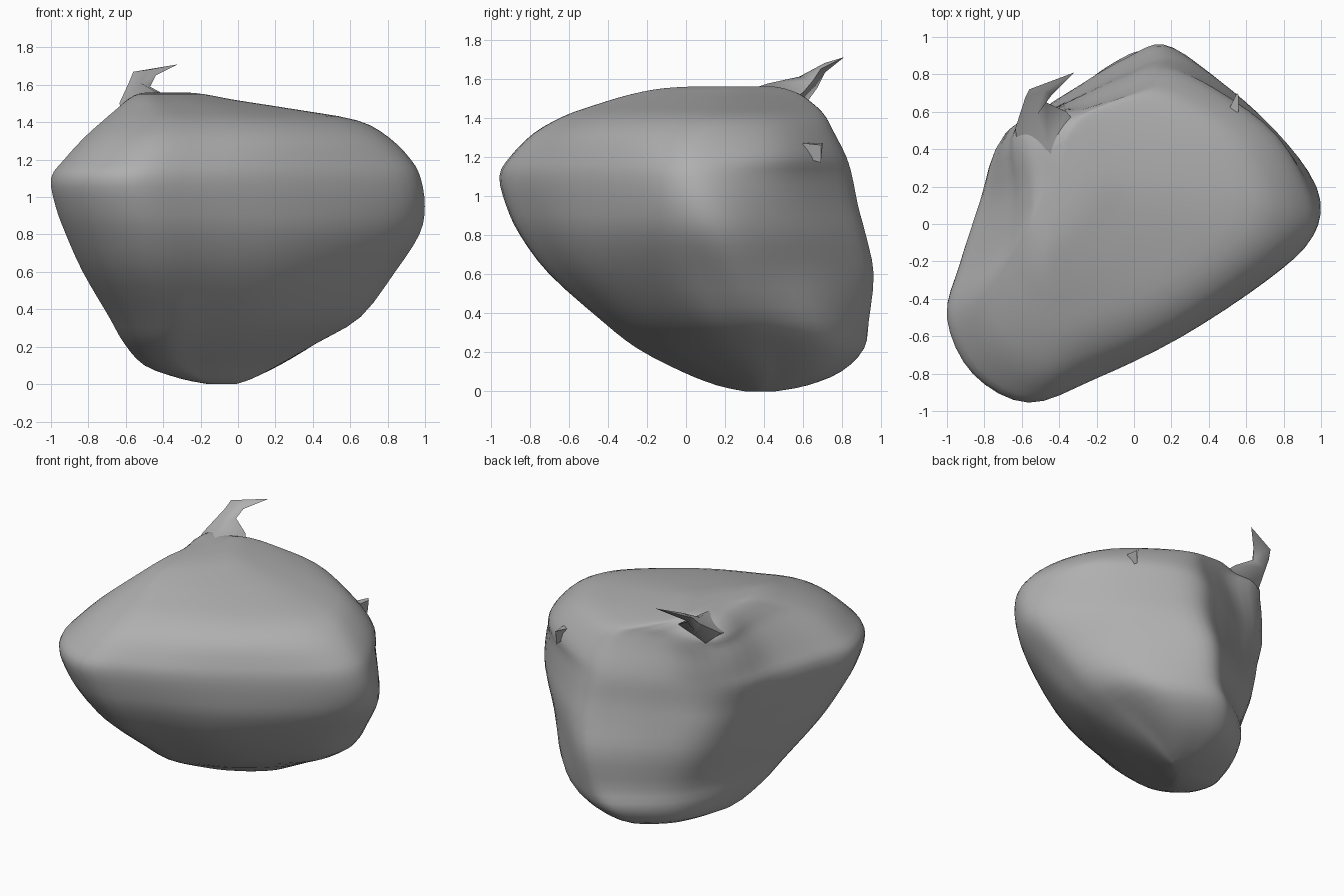
import bpy, bmesh
from mathutils import Vector

cube = bpy.data.objects.get("Cube")
if cube:
    bpy.data.objects.remove(cube)

stone = bpy.data.materials.new("stone grey")
stone.use_nodes = True
GREY = (0.43, 0.43, 0.43, 1)
stone.diffuse_color = GREY
stone.node_tree.nodes["Principled BSDF"].inputs["Base Color"].default_value = GREY


def spline(points, steps, closed):
    """Catmull-Rom curve through points of any dimension."""
    pts = [Vector(p) for p in points]
    n = len(pts)
    pick = (lambda i: pts[i % n]) if closed else (lambda i: pts[max(0, min(n - 1, i))])
    out = []
    for i in range(n if closed else n - 1):
        a, b, c, d = (pick(i + k) for k in (-1, 0, 1, 2))
        for s in range(steps):
            t = s / steps
            out.append(b + (c - a) * (t / 2) + (a * 2 - b * 5 + c * 4 - d) * (t * t / 2)
                       + (b * 3 - a - c * 3 + d) * (t ** 3 / 2))
    return out if closed else out + [pts[-1]]


def loft(name, rings, angle):
    """Skin a list of equally long rings and close both ends."""
    bm = bmesh.new()
    loops = [[bm.verts.new(p) for p in ring] for ring in rings]
    n = len(loops[0])
    for low, high in zip(loops, loops[1:]):
        for i in range(n):
            j = (i + 1) % n
            bm.faces.new((low[i], low[j], high[j], high[i]))
    for end in (loops[0], loops[-1]):
        centre = bm.verts.new(sum((v.co for v in end), Vector()) / n)
        for i in range(n):
            bm.faces.new((end[i], end[(i + 1) % n], centre))
    bmesh.ops.remove_doubles(bm, verts=bm.verts, dist=0.0005)
    bmesh.ops.recalc_face_normals(bm, faces=bm.faces)
    mesh = bpy.data.meshes.new(name)
    bm.to_mesh(mesh)
    bm.free()
    obj = bpy.data.objects.new(name, mesh)
    bpy.context.collection.objects.link(obj)
    mesh.materials.append(stone)
    bpy.ops.object.select_all(action="DESELECT")
    obj.select_set(True)
    bpy.context.view_layer.objects.active = obj
    bpy.ops.object.shade_smooth_by_angle(angle=angle)
    return obj


# Boulder: one rounded outline, fitted to a width and depth at each height
outline = spline([
    (-1, -.5), (-.86, -.83), (-.56, -1), (-.2, -.86), (.25, -.62), (.72, -.28),
    (.96, -.03), (.98, .22), (.75, .55), (.44, .84), (.18, 1), (-.05, .91),
    (-.33, .73), (-.58, .5), (-.78, .18), (-.93, -.18)], 4, True)
# How strongly each outline point follows the three swells
FRONT, LEFT, CORNER = {3: .12, 4: .3, 5: .25, 6: .03}, {8: .28, 9: .16}, {11: .1, 12: .35, 13: 1, 14: .3}
follow = spline([[swell.get(i, 0) for swell in (FRONT, LEFT, CORNER)]
                 for i in range(len(outline) // 4)], 4, True)
# height, x from, x to, y from, y to, front swell, left swell, corner swell
sections = spline([
    (0, -.16, -.01, .3, .46, 0, .5, 0), (.03, -.31, .08, .16, .62, .1, .7, 0),
    (.1, -.5, .22, -.02, .79, .3, .9, 0), (.22, -.61, .43, -.25, .91, .5, .75, 0),
    (.36, -.69, .66, -.43, .935, .55, .3, .01), (.6, -.83, .84, -.7, .96, .4, 0, .07),
    (.8, -.92, .97, -.85, .92, .2, 0, .12), (.95, -.975, 1, -.92, .88, .06, .05, .14),
    (1.1, -1, .98, -.955, .85, 0, .15, .18), (1.2, -.93, .93, -.9, .82, .06, .3, .25),
    (1.32, -.82, .81, -.78, .76, .25, .3, .37), (1.41, -.72, .64, -.62, .71, .3, .2, .48),
    (1.47, -.65, .3, -.45, .65, .2, .1, .6), (1.52, -.59, -.02, -.28, .58, .1, 0, .65),
    (1.55, -.54, -.18, -.12, .5, 0, 0, .6), (1.56, -.48, -.28, .05, .44, 0, 0, .5)], 3, False)
rings = []
for z, a, b, c, d, *swells in sections:
    ring = []
    for (u, v), weights in zip(outline, follow):
        grow = 1 + sum(s * w for s, w in zip(swells, weights))
        ring.append(((a + b) / 2 + (b - a) / 2 * u * grow,
                     (c + d) / 2 + (d - c) / 2 * v * grow, z))
    rings.append(ring)
loft("boulder_body", rings, 1.0)

# Thin bent spur rising from the back corner of the crown
loft("crown_spur", [
    [(-.6, .25, 1.42), (-.4, .25, 1.52), (-.28, .5, 1.46), (-.5, .45, 1.36)],
    [(-.635, .51, 1.5), (-.46, .42, 1.575), (-.36, .6, 1.53), (-.57, .59, 1.44)],
    [(-.58, .68, 1.62), (-.52, .58, 1.61), (-.47, .65, 1.59), (-.54, .67, 1.55)],
    [(-.56, .72, 1.67), (-.48, .71, 1.68), (-.44, .69, 1.65), (-.5, .71, 1.63)],
    [(-.32, .81, 1.71)] * 4], 1.2)

# Small chip standing out of the back left shoulder
loft("shoulder_chip", [
    [(.5, .6, 1.27), (.56, .6, 1.27), (.53, .58, 1.2)],
    [(.55, .7, 1.27), (.56, .69, 1.26), (.55, .69, 1.17)]], 0.3)
